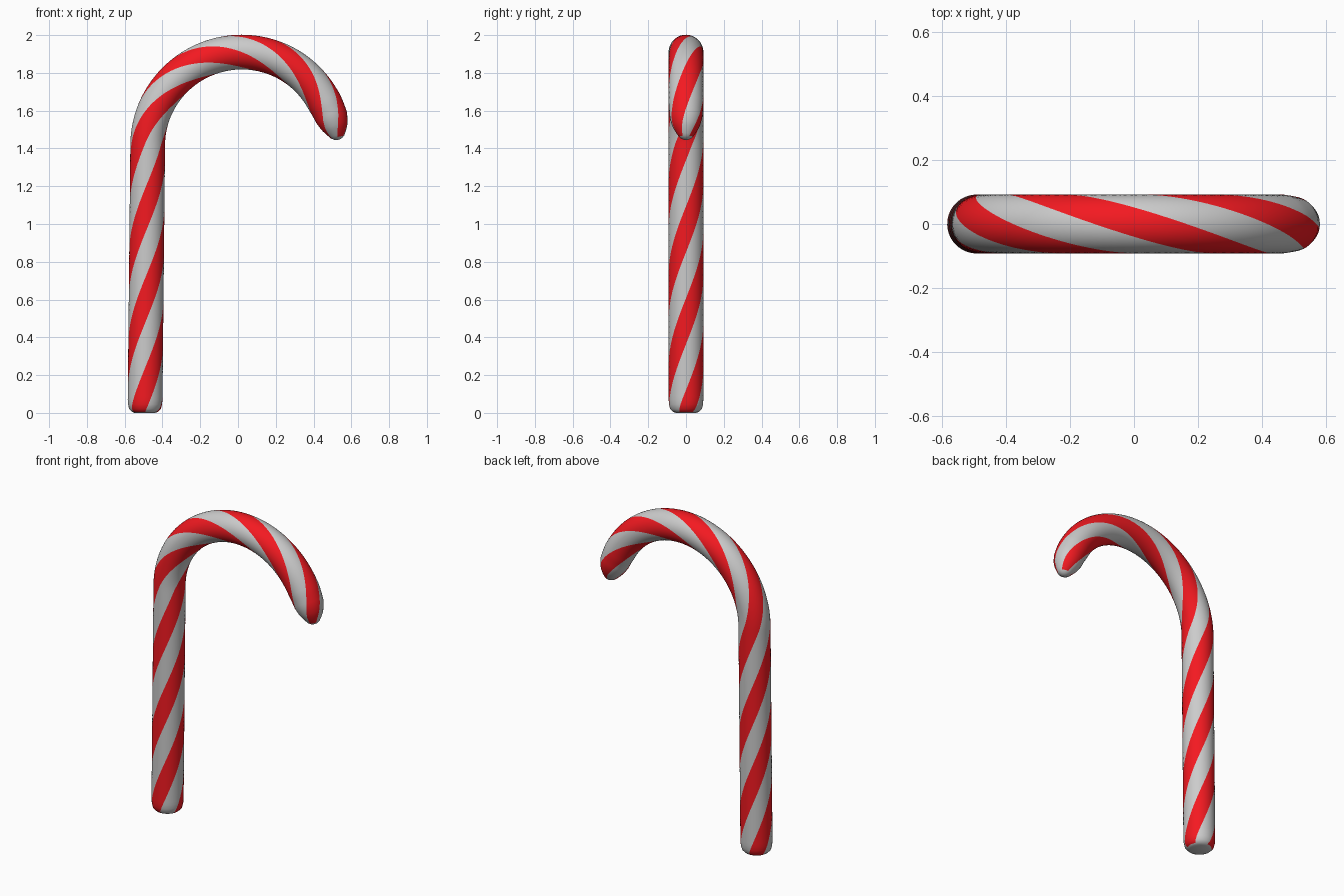
import bpy, bmesh, math
from mathutils import Vector

if "Cube" in bpy.data.objects:
    bpy.data.objects.remove(bpy.data.objects["Cube"])

SIDES, STRIPES = 48, 3
PITCH, STEM, HOOK_R = 1.46, 1.42, 0.49
LENGTH = STEM + HOOK_R * math.radians(177)
# radius by distance from the foot and from the tip
FOOT = [(0, 0.055), (0.006, 0.07), (0.02, 0.084), (0.045, 0.09), (0.07, 0.092)]
TIP = [(0, 0.008), (0.005, 0.022), (0.015, 0.036), (0.05, 0.061),
       (0.08, 0.075), (0.12, 0.086), (0.2, 0.092)]


def lerp(table, d):
    for (a, ra), (b, rb) in zip(table, table[1:]):
        if d <= b:
            return ra + (rb - ra) * (d - a) / (b - a)
    return table[-1][1]


def path(s):
    """Centre line: leaning stem, then an arched hook."""
    if s < STEM:
        return Vector((-0.4925 + 0.0145 * s / STEM, 0, s))
    a = (s - STEM) / HOOK_R
    t = a / math.pi
    flare = 0.02 * max(0, (t - 0.8) / 0.18) ** 2
    rx = 0.498 - 0.008 * t + flare
    return Vector((0.02 - rx * math.cos(a), 0, STEM + HOOK_R * math.sin(a)))


def material(name, color):
    m = bpy.data.materials.new(name)
    m.diffuse_color = color
    m.use_nodes = True
    m.node_tree.nodes["Principled BSDF"].inputs["Base Color"].default_value = m.diffuse_color
    return m


# stations along the cane, denser at the rounded ends
stations = [d for d, _ in FOOT]
n = 150
stations += [0.09 + (LENGTH - 0.29) * i / n for i in range(n)]
stations += [LENGTH - 0.2 + 0.02 * i for i in range(8)]
stations += [LENGTH - d for d in (0.035, 0.025, 0.015, 0.01, 0.005, 0.0)]

# twisted tube: edges follow the stripes
bm = bmesh.new()
rings = []
for s in stations:
    c = path(s)
    t = (path(s + 0.002) - path(s - 0.002)).normalized()
    if s < 0.1:
        t = Vector((0, 0, 1))
    inner, side = Vector((t.z, 0, -t.x)), Vector((0, 1, 0))
    r = min(lerp(FOOT, s), lerp(TIP, LENGTH - s))
    ring = []
    for j in range(SIDES):
        th = 2 * math.pi * ((j - SIDES / STRIPES / 4) / SIDES + s / PITCH)
        ring.append(bm.verts.new(c + r * (math.cos(th) * inner + math.sin(th) * side)))
    rings.append(ring)

band = SIDES // STRIPES
for i, (a, b) in enumerate(zip(rings, rings[1:])):
    for j in range(SIDES):
        k = (j + 1) % SIDES
        f = bm.faces.new((a[j], a[k], b[k], b[j]))
        striped = 0.006 <= stations[i] < LENGTH - 0.016
        f.material_index = 1 if striped and j % band < band // 2 else 0
bm.faces.new(rings[0][::-1])
bm.faces.new(rings[-1])
bmesh.ops.recalc_face_normals(bm, faces=bm.faces)

mesh = bpy.data.meshes.new("striped_cane")
bm.to_mesh(mesh)
bm.free()
mesh.materials.append(material("white_sugar", (0.8, 0.8, 0.8, 1)))
mesh.materials.append(material("red_stripe", (0.9, 0.01, 0.015, 1)))
cane = bpy.data.objects.new("striped_cane", mesh)
bpy.context.collection.objects.link(cane)
bpy.context.view_layer.objects.active = cane
cane.select_set(True)
bpy.ops.object.shade_smooth_by_angle(angle=math.radians(50))
